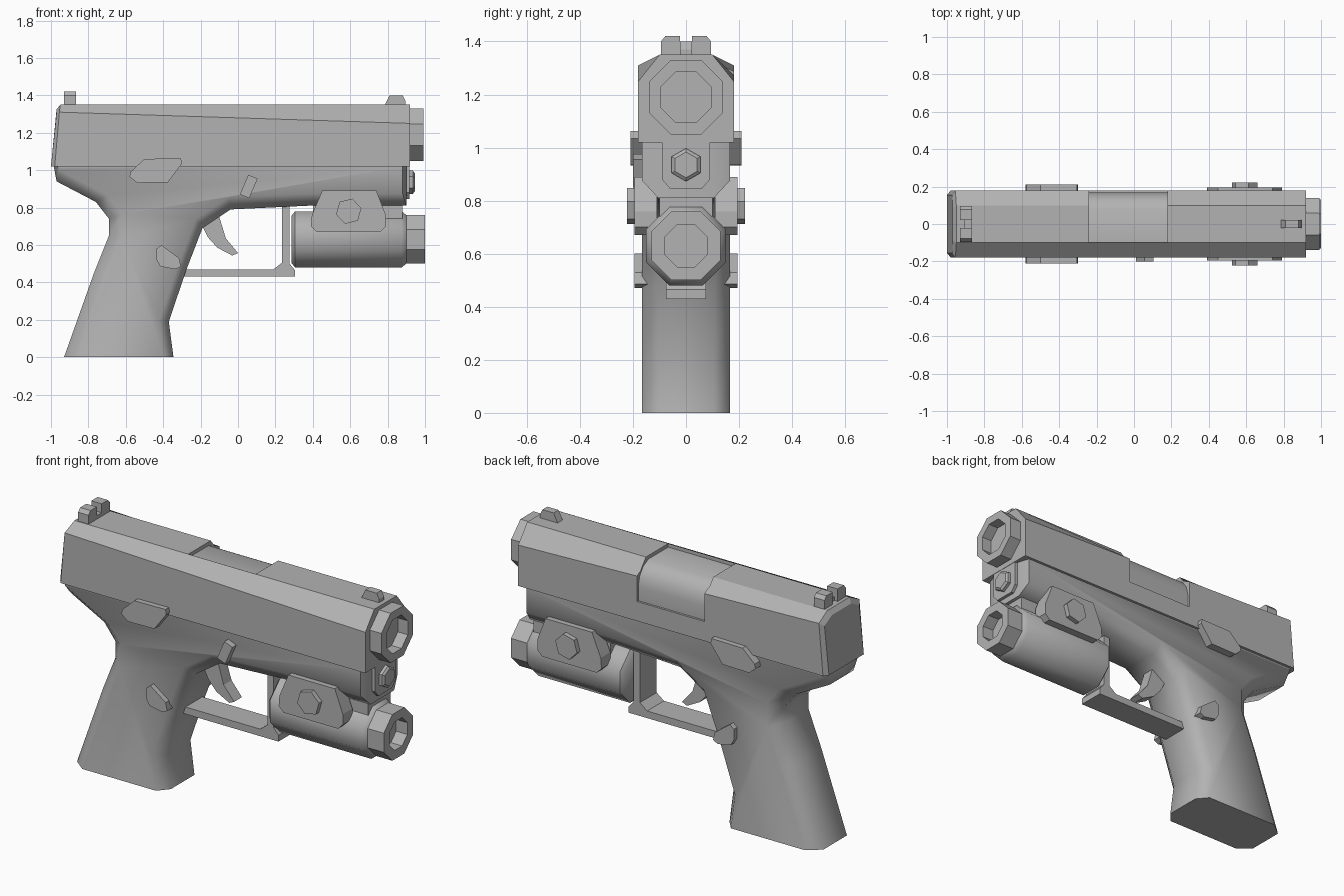
import bpy, bmesh
from math import cos, sin, pi, radians

old = bpy.data.objects.get("Cube")
if old:
    bpy.data.objects.remove(old)

grey = bpy.data.materials.new("plain grey")
grey.use_nodes = True
grey.diffuse_color = (0.45, 0.45, 0.45, 1)
grey.node_tree.nodes["Principled BSDF"].inputs["Base Color"].default_value = grey.diffuse_color


def loft(name, rings, smooth=0):
    """Skin a row of matching rings and cap both ends."""
    bm = bmesh.new()
    rows = [[bm.verts.new(p) for p in ring] for ring in rings]
    n = len(rows[0])
    for a, b in zip(rows, rows[1:]):
        for i in range(n):
            j = (i + 1) % n
            bm.faces.new((a[i], a[j], b[j], b[i]))
    bm.faces.new(rows[0])
    bm.faces.new(rows[-1])
    bmesh.ops.recalc_face_normals(bm, faces=bm.faces)
    mesh = bpy.data.meshes.new(name)
    bm.to_mesh(mesh)
    bm.free()
    ob = bpy.data.objects.new(name, mesh)
    bpy.context.collection.objects.link(ob)
    mesh.materials.append(grey)
    if smooth:
        bpy.ops.object.select_all(action='DESELECT')
        ob.select_set(True)
        bpy.context.view_layer.objects.active = ob
        bpy.ops.object.shade_smooth_by_angle(angle=radians(smooth))
    return ob


def plate(name, pts, y0, y1):
    """Side profile (x, z) extruded across the width."""
    return loft(name, [[(x, y, z) for x, z in pts] for y in (y0, y1)])


def bar(name, pts, x0, x1, smooth=0):
    """Cross-section (y, z) extruded along the length."""
    return loft(name, [[(x, y, z) for y, z in pts] for x in (x0, x1)], smooth)


def box(name, x0, x1, y0, y1, z0, z1):
    return plate(name, [(x0, z0), (x1, z0), (x1, z1), (x0, z1)], y0, y1)


def tube(name, z, profile, sides=8, smooth=0):
    """Faceted turning about a lengthwise axis from (x, flat radius) pairs."""
    k = pi / sides
    return loft(name, [[(x, r / cos(k) * cos(k * (2 * i + 1)), z + r / cos(k) * sin(k * (2 * i + 1)))
                        for i in range(sides)] for x, r in profile], smooth)


def inset(pts, dists):
    """Move each edge of a counter-clockwise profile inward by its own distance."""
    lines = []
    for i, (x, z) in enumerate(pts):
        u, w = pts[(i + 1) % len(pts)]
        length = ((u - x) ** 2 + (w - z) ** 2) ** 0.5
        a, b = (z - w) / length, (u - x) / length
        lines.append((a, b, a * x + b * z + dists[i]))
    out = []
    for i, (a, b, c) in enumerate(lines):
        d, e, f = lines[i - 1]
        det = a * e - b * d
        out.append(((c * e - b * f) / det, (a * f - c * d) / det))
    return out


# Slide: tapered side chamfers and a slanted, bevelled rear
def slide_ring(xb, xs, xt, w, t, zs, zt):
    return [(xb, -w, 1.02), (xs, -w, zs), (xt, -t, zt), (xt, t, zt), (xs, w, zs), (xb, w, 1.02)]


slide = loft("slide", [slide_ring(-1, -0.972, -0.97, 0.155, 0.085, 1.29, 1.325),
                       slide_ring(-0.98, -0.955, -0.95, 0.18, 0.1, 1.31, 1.35),
                       slide_ring(0.92, 0.92, 0.92, 0.18, 0.1, 1.25, 1.35)])

# Ejection port, open at the top and on the far side
cutter = box("port_cutter", -0.24, 0.18, -0.099, 0.3, 1.13, 1.5)
cutter.hide_render = True
cut = slide.modifiers.new("port", 'BOOLEAN')
cut.operation = 'DIFFERENCE'
cut.object = cutter
bpy.context.view_layer.objects.active = slide
bpy.ops.object.modifier_apply(modifier=cut.name)
bpy.data.objects.remove(cutter)
bar("chamber", [(-0.1, 1.12), (-0.1, 1.33), (0.08, 1.33), (0.125, 1.305), (0.155, 1.265),
                (0.168, 1.21), (0.168, 1.12)], -0.245, 0.185, 40)

# Barrel end with a bore
tube("muzzle", 1.19, [(0.9, 0.14), (0.992, 0.14), (0.992, 0.095), (0.93, 0.095)])

# Sights
for s in (-1, 1):
    bar("rear_sight", [(s * 0.022, 1.33), (s * 0.022, 1.42), (s * 0.078, 1.42),
                       (s * 0.095, 1.4), (s * 0.095, 1.33)], -0.93, -0.865)
box("rear_sight_base", -0.91, -0.865, -0.025, 0.025, 1.33, 1.37)
plate("front_sight", [(0.78, 1.34), (0.81, 1.4), (0.88, 1.4), (0.895, 1.37), (0.895, 1.34)],
      -0.022, 0.022)

# Frame and grip in one piece, with wide rounded edges
outline = [(-0.985, 1.02), (-0.97, 0.94), (-0.76, 0.83), (-0.69, 0.74), (-0.69, 0.65),
           (-0.77, 0.45), (-0.93, 0), (-0.345, 0), (-0.37, 0.19), (-0.275, 0.47),
           (-0.19, 0.69), (-0.04, 0.79), (0.38, 0.81), (0.9, 0.81), (0.9, 1.02)]
edge_bevel = [0.02, 0.06, 0.07, 0.07, 0.07, 0.07, 0, 0.05, 0.05, 0.05, 0.06, 0.065, 0.065, 0.02, 0]
inner = inset(outline, edge_bevel)
loft("frame", [[(x, y, z) for x, z in pts] for y, pts in
               ((-0.165, inner), (-0.105, outline), (0.105, outline), (0.165, inner))], 55)

# Recoil rod below the barrel
bar("rod_plate", [(-0.09, 1.02), (-0.09, 0.88), (-0.06, 0.845), (0.06, 0.845), (0.09, 0.88),
                  (0.09, 1.02)], 0.86, 0.918)
tube("recoil_rod", 0.935, [(0.9, 0.054), (0.935, 0.054), (0.945, 0.042)], 6)

# Trigger and guard
plate("trigger_guard", [(-0.31, 0.43), (0.305, 0.43), (0.305, 0.465), (0.275, 0.5), (0.275, 0.83),
                        (0.235, 0.83), (0.235, 0.505), (0.19, 0.47), (-0.31, 0.47)], -0.075, 0.075)
plate("trigger", [(-0.2, 0.72), (-0.16, 0.64), (-0.11, 0.585), (-0.03, 0.543), (0, 0.557),
                  (-0.065, 0.635), (-0.1, 0.75)], -0.035, 0.035)

# Lamp under the frame
tube("lamp_body", 0.63, [(0.285, 0.125), (0.305, 0.15), (0.875, 0.15), (0.9, 0.13)], 8, 50)
tube("lamp_head", 0.63, [(0.88, 0.13), (1, 0.13), (1, 0.08), (0.93, 0.08)])
box("lamp_rail", 0.4, 0.88, -0.1, 0.1, 0.74, 0.84)

# Parts repeated on both sides
clamp = [(0.39, 0.7), (0.42, 0.67), (0.76, 0.67), (0.79, 0.7), (0.79, 0.76), (0.74, 0.89),
         (0.45, 0.89), (0.395, 0.76)]
lever = [(-0.58, 0.965), (-0.54, 0.932), (-0.375, 0.935), (-0.3, 1.035), (-0.305, 1.063),
         (-0.5, 1.06), (-0.575, 0.99)]
catch = [(-0.435, 0.52), (-0.415, 0.485), (-0.335, 0.47), (-0.305, 0.485), (-0.315, 0.53),
         (-0.41, 0.6), (-0.435, 0.58)]
screw = [(0.592 + 0.07 * cos(pi * i / 3 + 0.25), 0.78 + 0.07 * sin(pi * i / 3 + 0.25))
         for i in range(6)]
for side, s in (("near", -1), ("far", 1)):
    plate(side + "_lamp_clamp", clamp, s * 0.11, s * 0.195)
    plate(side + "_clamp_screw", screw, s * 0.18, s * 0.222)
    plate(side + "_slide_lever", lever, s * 0.15, s * 0.21)
    plate(side + "_grip_catch", catch, s * 0.1, s * 0.195)

# Small takedown button on one side only
plate("takedown_button", [(0.01, 0.87), (0.06, 0.85), (0.105, 0.955), (0.055, 0.975)], -0.2, -0.15)
